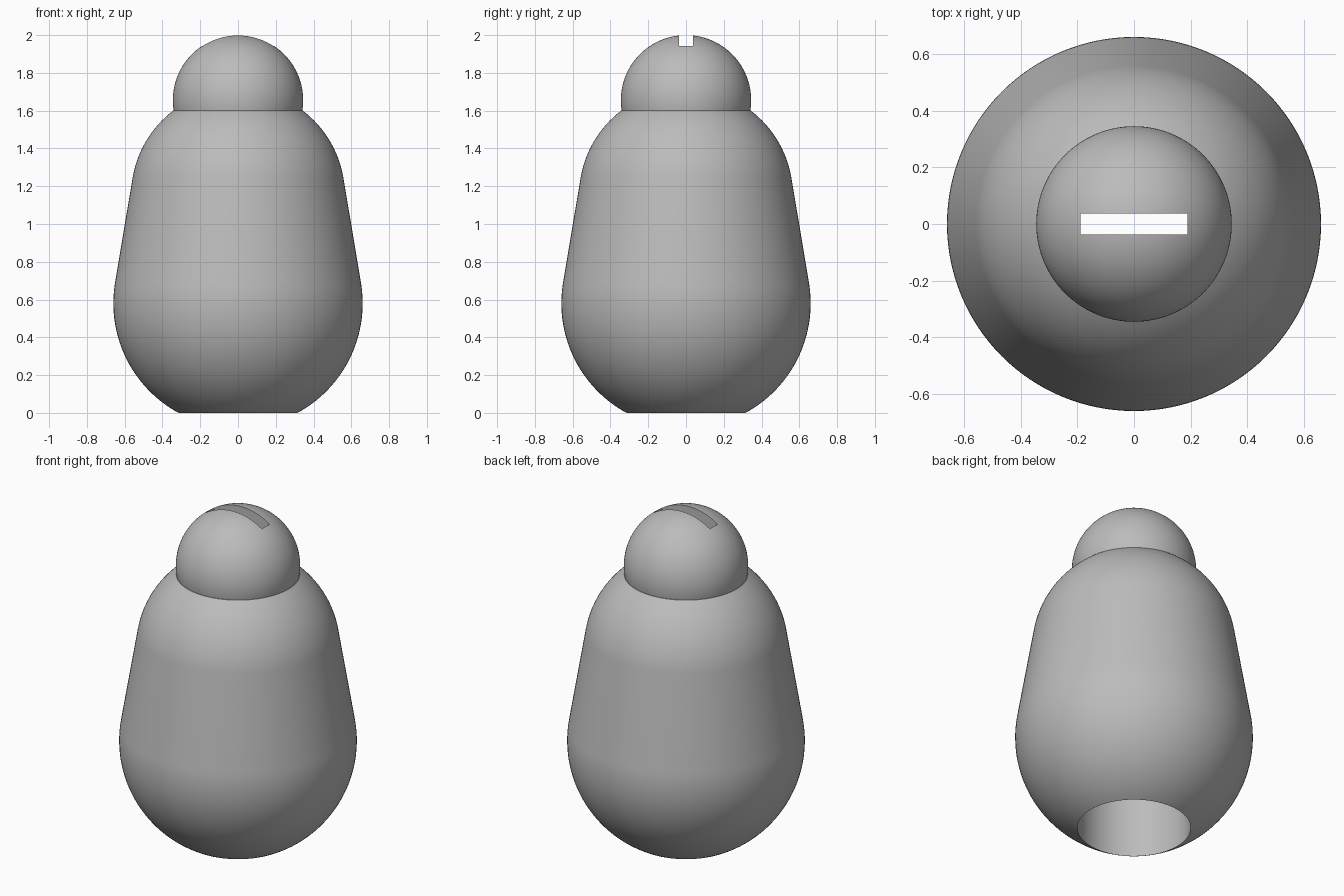
import bpy, bmesh
from math import sin, cos, pi, sqrt, asin, acos

SEGMENTS = 128
JOIN_Z = 1.6          # height where head meets body
BORE_R = 0.315        # open bottom hole

if "Cube" in bpy.data.objects:
    bpy.data.objects.remove(bpy.data.objects["Cube"], do_unlink=True)

grey = bpy.data.materials.new("plain grey")
grey.use_nodes = True
colour = (0.5, 0.5, 0.5, 1)
grey.diffuse_color = colour
grey.node_tree.nodes["Principled BSDF"].inputs["Base Color"].default_value = colour


def arc(radius, centre_z, start, end, steps):
    """Profile points (r, z) on a circle, angles measured up from horizontal."""
    angles = [start + (end - start) * i / steps for i in range(steps + 1)]
    return [(radius * cos(a), centre_z + radius * sin(a)) for a in angles]


def lathe(name, profile, closed):
    """Revolve an (r, z) profile around the z axis."""
    bm = bmesh.new()
    verts = [bm.verts.new((max(r, 0), 0, z)) for r, z in profile]
    edges = [bm.edges.new(pair) for pair in zip(verts, verts[1:])]
    if closed:
        edges.append(bm.edges.new((verts[-1], verts[0])))
    bmesh.ops.spin(bm, geom=verts + edges, cent=(0, 0, 0), axis=(0, 0, 1),
                   angle=2 * pi, steps=SEGMENTS, use_merge=True)
    bmesh.ops.remove_doubles(bm, verts=bm.verts, dist=1e-5)
    bmesh.ops.recalc_face_normals(bm, faces=bm.faces)
    mesh = bpy.data.meshes.new(name)
    bm.to_mesh(mesh)
    bm.free()
    obj = bpy.data.objects.new(name, mesh)
    bpy.context.collection.objects.link(obj)
    mesh.materials.append(grey)
    return obj


def activate(obj):
    bpy.ops.object.select_all(action='DESELECT')
    obj.select_set(True)
    bpy.context.view_layer.objects.active = obj


# Body: two spheres joined by a tangent cone, bored out from below
low_r, low_z = 0.66, 0.58
high_r, high_z = 0.566, 1.15
taper = asin((low_r - high_r) / (high_z - low_z))
profile = [(BORE_R, JOIN_Z)]
profile += arc(high_r, high_z, asin((JOIN_Z - high_z) / high_r), taper, 20)
profile += arc(low_r, low_z, taper, -asin(low_z / low_r), 36)
profile += [(BORE_R, 0)]
body = lathe("body", profile, True)

# Head: ball cut flat where it sits on the body
head_r = 0.345
head_z = 2 - head_r
head = lathe("head", [(0, JOIN_Z)] + arc(head_r, head_z, asin((JOIN_Z - head_z) / head_r), pi / 2, 40), False)

# Slot through the top of the head
bpy.ops.mesh.primitive_cube_add(size=1, location=(0, 0, 1.8))
cutter = bpy.context.object
cutter.name = "slot_cutter"
cutter.scale = (0.378, 0.075, 1)
cutter.hide_render = True
cut = head.modifiers.new("slot", 'BOOLEAN')
cut.operation = 'DIFFERENCE'
cut.solver = 'EXACT'
cut.object = cutter
activate(head)
bpy.ops.object.modifier_apply(modifier=cut.name)
bpy.data.objects.remove(cutter, do_unlink=True)

for part in (body, head):
    activate(part)
    bpy.ops.object.shade_smooth_by_angle(angle=pi / 6)
